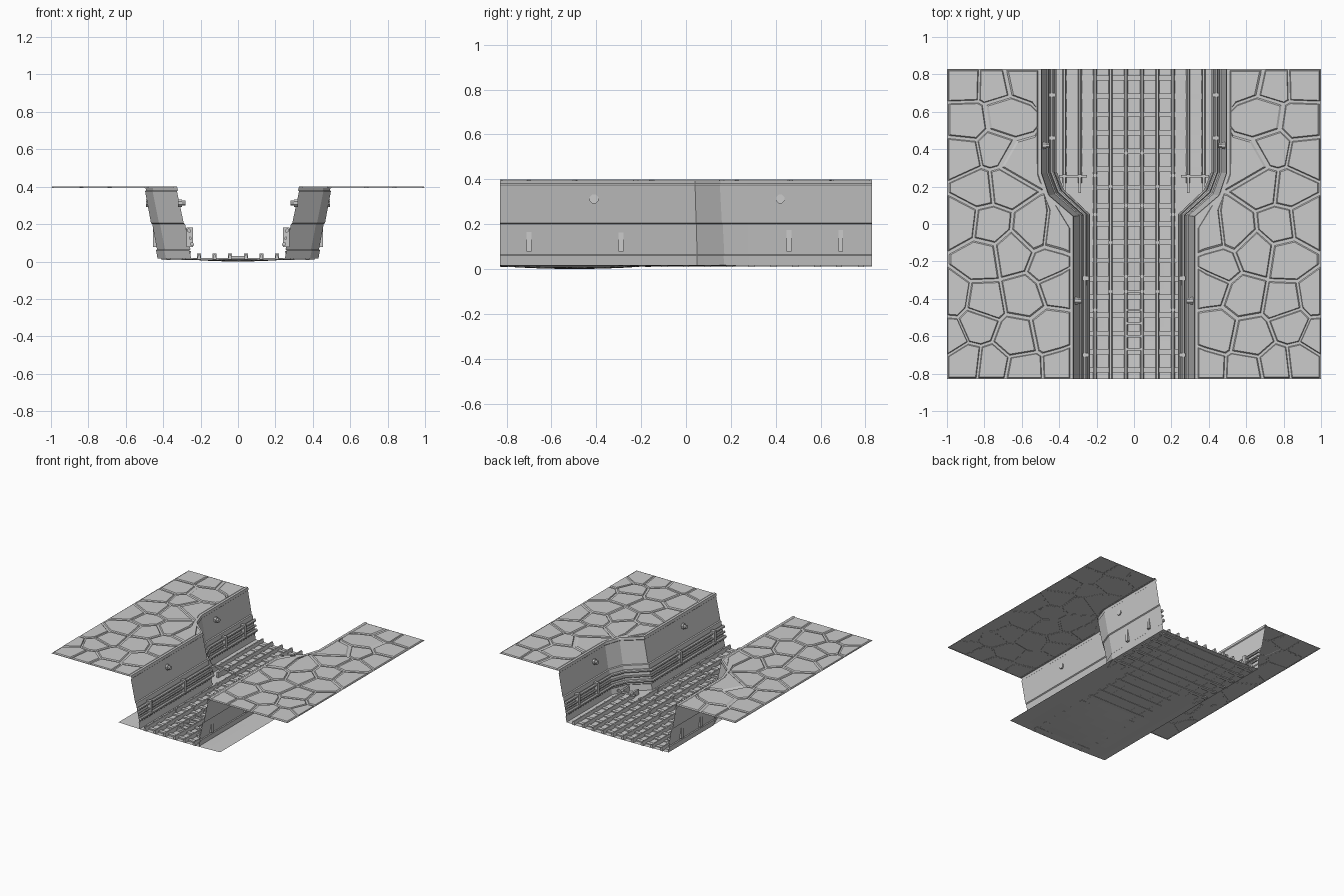
import bpy, bmesh, random
from math import pi, cos, sin
from mathutils import Vector

if "Cube" in bpy.data.objects:
    bpy.data.objects.remove(bpy.data.objects["Cube"])

random.seed(7)
Y = 0.83
TOP = [(0.33, -Y), (0.33, 0.04), (0.46, 0.15), (0.50, 0.27), (0.50, Y)]
BOT = [(0.25, -Y), (0.25, 0.05), (0.385, 0.17), (0.43, 0.28), (0.43, Y)]
Z0, Z1 = 0.015, 0.393


def add(name, verts, faces, mirror=True):
    me = bpy.data.meshes.new(name)
    me.from_pydata([tuple(v) for v in verts], [], faces)
    me.update()
    ob = bpy.data.objects.new(name, me)
    bpy.context.collection.objects.link(ob)
    if mirror:
        m = ob.modifiers.new("mirror", 'MIRROR')
        m.use_mirror_merge = False
    return ob


def boxes(name, items, taper=1.0, mirror=True):
    """Boxes from (centre, size); taper narrows the top along x."""
    vs, fs = [], []
    for c, s in items:
        b = len(vs)
        for z in (-.5, .5):
            k = taper if z > 0 else 1
            for x, y in ((-.5, -.5), (.5, -.5), (.5, .5), (-.5, .5)):
                vs.append((c[0] + x * s[0] * k, c[1] + y * s[1], c[2] + z * s[2]))
        fs += [[b + i for i in f] for f in ((3, 2, 1, 0), (4, 5, 6, 7), (0, 1, 5, 4),
                                            (1, 2, 6, 5), (2, 3, 7, 6), (3, 0, 4, 7))]
    return add(name, vs, fs, mirror)


def wall_point(i, z, off):
    """Point on the sloped wall at path station i, pushed into the trench by off."""
    t = (z - Z0) / (Z1 - Z0)
    a, b = Vector(BOT[i]), Vector(TOP[i])
    p = a.lerp(b, t)
    d = Vector(TOP[min(i + 1, 4)]) - Vector(TOP[max(i - 1, 0)])
    n = Vector((-d.y, d.x)).normalized()
    p += n * off
    if i in (0, 4):
        p.y = TOP[i][1]
    return (p.x, p.y, z)


def sweep(name, profile, closed=False):
    n = len(profile)
    vs = [wall_point(i, z, o) for i in range(5) for z, o in profile]
    fs = []
    for i in range(4):
        for j in range(n if closed else n - 1):
            k = (j + 1) % n
            fs.append([i * n + j, i * n + k, (i + 1) * n + k, (i + 1) * n + j])
    if closed:
        fs += [list(range(n))[::-1], [4 * n + j for j in range(n)]]
    return add(name, vs, fs)


# Trench walls with a shallow ledge and a small lip at the top
sweep("trench_wall", [(Z0, 0), (0.06, 0), (0.065, 0.006), (0.20, 0.006), (0.205, 0),
                      (0.375, 0), (0.38, 0.006), (0.40, 0.006), (0.40, -0.012)])

# Pipes along the walls
for k, (z, o, r) in enumerate([(0.092, 0.020, 0.011), (0.125, 0.018, 0.008), (0.165, 0.020, 0.011)]):
    ring = [(z + r * sin(a * pi / 4 + pi / 8), o + r * cos(a * pi / 4 + pi / 8)) for a in range(8)]
    sweep("wall_pipe_%d" % (k + 1), ring, True)

# Pipe brackets
boxes("pipe_bracket", [((x, y, 0.13), (0.035, 0.022, 0.105)) for x, y in
                       ((0.258, -0.70), (0.258, -0.29), (0.436, 0.46), (0.436, 0.69))])

# Octagonal wall lamps with a mounting plate
vs, fs = [], []
for x, y in ((0.315, -0.41), (0.486, 0.42)):
    for x0, x1, r in ((x + 0.005, x - 0.015, 0.021), (x - 0.01, x - 0.033, 0.015)):
        b = len(vs)
        for xx in (x0, x1):
            vs += [(xx, y + r * cos(a * pi / 4 + pi / 8), 0.312 + r * sin(a * pi / 4 + pi / 8))
                   for a in range(8)]
        fs += [[b + i, b + 8 + i, b + 8 + (i + 1) % 8, b + (i + 1) % 8] for i in range(8)]
        fs += [[b + i for i in range(8)], [b + 15 - i for i in range(8)]]
add("wall_lamp", vs, fs)


# Slightly sagging floor
def floor_z(x, y):
    dip = max(0, 1 - (x / 0.3) ** 2) * max(0, 1 - ((y + 0.5) / 0.3) ** 2)
    return 0.010 + 0.008 * (x / 0.43) ** 2 - 0.010 * dip


NX, NY = 16, 24
vs = []
for j in range(NY + 1):
    for i in range(NX + 1):
        x, y = -0.43 + 0.86 * i / NX, -Y + 2 * Y * j / NY
        vs.append((x, y, floor_z(x, y)))
W = NX + 1
fs = [[j * W + i, j * W + i + 1, (j + 1) * W + i + 1, (j + 1) * W + i]
      for j in range(NY) for i in range(NX)]
add("trench_floor", vs, fs, False)

# Long floor rails; the outer pair exists only in the wide part
rails = [((x, 0, 0.024), (0.022, 2 * Y, 0.028)) for x in (0.043, 0.125, 0.208)]
rails += [((x, (Y + 0.22) / 2, 0.026), (0.022, Y - 0.22, 0.028)) for x in (0.29, 0.372)]
boxes("floor_rail", rails, 0.45)

# Low cross slats under the rails
slats = []
for k in range(17):
    y = -0.78 + k * 0.0975
    w = 0.48 if y < 0.22 else 0.82
    slats.append(((0, y, 0.014), (w, 0.028, 0.012)))
boxes("floor_slat", slats, 0.99, False)

# Rail clamps
boxes("rail_clamp", [((x, y, 0.029), (0.022, 0.016, 0.026)) for x, y in
                     ((0.208, -0.46), (0.208, 0.05), (0.208, 0.26), (0.125, -0.36), (0.125, 0.2),
                      (0.125, -0.1), (0.043, -0.36), (0.043, -0.28), (0.043, 0.1), (0.043, 0.38))])
# Short ladder rungs between the middle rails
boxes("middle_rung", [((0, y, 0.022), (0.085, 0.012, 0.016)) for y in (-0.67, -0.60, -0.53, -0.46, -0.36)],
      1, False)
# Stops where the outer rails end
boxes("rail_stop", [((0.325, 0.255, 0.05), (0.15, 0.012, 0.014))] +
      [((x, 0.215, 0.036), (0.014, 0.10, 0.04)) for x in (0.29, 0.372)])

# Upper ground sheet
add("ground_sheet", [(x, y, Z1) for x, y in TOP] + [(1, Y, Z1), (1, -Y, Z1)], [[6, 5, 4, 3, 2, 1, 0]])


def edge_x(y):
    for (x0, y0), (x1, y1) in zip(TOP, TOP[1:]):
        if y <= y1:
            return x0 + (x1 - x0) * (y - y0) / (y1 - y0)
    return TOP[-1][0]


def clip(poly, mid, n):
    out = []
    for a, b in zip(poly, poly[1:] + poly[:1]):
        da, db = (a - mid).dot(n), (b - mid).dot(n)
        if da <= 0:
            out.append(a)
        if da * db < 0:
            out.append(a.lerp(b, da / (da - db)))
    return out


# Irregular paving stones: cells around jittered seeds, inset and raised
seeds = []
for j in range(9):
    for i in range(4):
        s = Vector((0.40 + 0.18 * i + 0.09 * (j % 2) + random.uniform(-.05, .05),
                    -0.75 + 0.187 * j + random.uniform(-.055, .055)))
        if s.x < 1 and s.x > edge_x(s.y) + 0.03:
            seeds.append(s)
vs, fs = [], []
for s in seeds:
    poly = [Vector(p) for p in ((0.32, -Y), (1, -Y), (1, Y), (0.32, Y))]
    for o in seeds:
        if o is not s and poly:
            poly = clip(poly, (s + o) / 2, o - s)
    pts = [a.lerp(b, k / 3) for a, b in zip(poly, poly[1:] + poly[:1]) for k in range(3)]
    c = sum(poly, Vector((0, 0))) / len(poly)
    n, b = len(pts), len(vs)
    for k, z in ((0.93, Z1 - 0.001), (0.87, 0.400)):
        for p in pts:
            q = c.lerp(p, k)
            vs.append((max(q.x, edge_x(q.y) + 0.012 + (0.93 - k) * 0.1), q.y, z))
    fs += [[b + i, b + (i + 1) % n, b + n + (i + 1) % n, b + n + i] for i in range(n)]
    fs.append([b + n + i for i in range(n)])
add("paving_stones", vs, fs)
